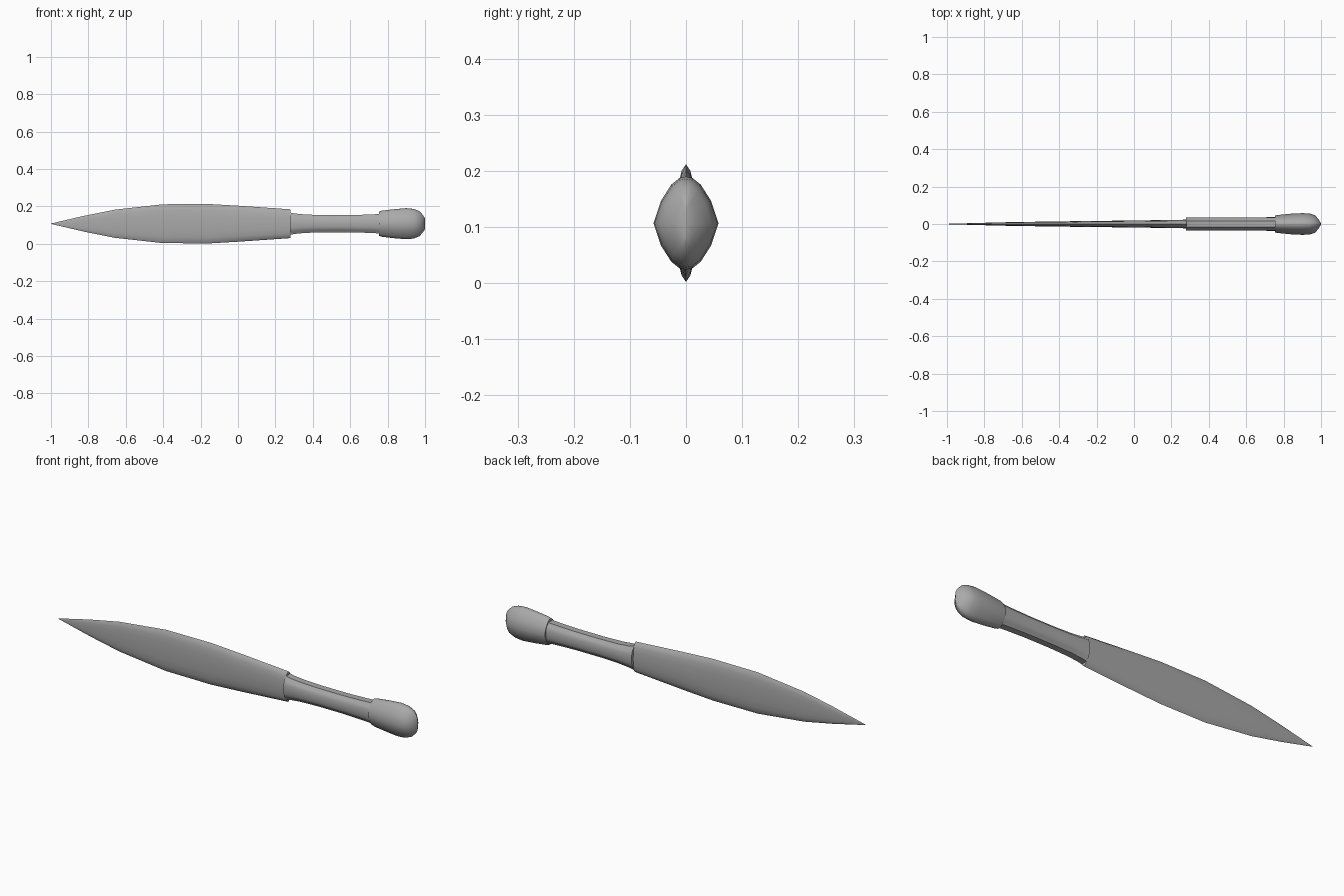
import bpy, bmesh, math

if "Cube" in bpy.data.objects:
    bpy.data.objects.remove(bpy.data.objects["Cube"], do_unlink=True)

MID = 0.107  # height of the long axis

steel = bpy.data.materials.new("plain grey")
steel.use_nodes = True
steel.diffuse_color = (0.4, 0.4, 0.4, 1)
steel.node_tree.nodes["Principled BSDF"].inputs["Base Color"].default_value = (0.4, 0.4, 0.4, 1)


def ring_points(quarter):
    """Mirror a quarter section, listed from side to top, into a full ring."""
    half = quarter + [(-y, z) for y, z in reversed(quarter) if y > 0]
    return half + [(y, -z) for y, z in reversed(half) if z > 0]


def loft(name, quarter, stations, angle):
    """Skin a section along x; stations are (x, half width, half height)."""
    bm = bmesh.new()
    section = ring_points(quarter)
    rings = [[bm.verts.new((x, y * w, MID + z * h)) for y, z in section]
             for x, w, h in stations]
    n = len(section)
    for a, b in zip(rings, rings[1:]):
        for i in range(n):
            j = (i + 1) % n
            bm.faces.new((a[i], a[j], b[j], b[i]))
    bm.faces.new(rings[0])
    bm.faces.new(rings[-1])
    bmesh.ops.remove_doubles(bm, verts=bm.verts, dist=0.00005)
    bmesh.ops.recalc_face_normals(bm, faces=bm.faces)
    mesh = bpy.data.meshes.new(name)
    bm.to_mesh(mesh)
    bm.free()
    mesh.materials.append(steel)
    obj = bpy.data.objects.new(name, mesh)
    bpy.context.collection.objects.link(obj)
    bpy.ops.object.select_all(action='DESELECT')
    obj.select_set(True)
    bpy.context.view_layer.objects.active = obj
    bpy.ops.object.shade_smooth_by_angle(angle=math.radians(angle))
    return obj


# Leaf-shaped blade with a lens section
loft("blade", [(1, 0), (0.93, 0.4), (0.75, 0.7), (0.45, 0.89), (0, 1)],
     [(-1, 0.001, 0.001), (-0.82, 0.006, 0.043), (-0.66, 0.01, 0.075),
      (-0.4, 0.014, 0.104), (-0.15, 0.017, 0.105), (0.02, 0.019, 0.095),
      (0.28, 0.023, 0.077)], 50)

# Waisted grip with a flat strip along its upper and lower edges
loft("grip", [(1, 0), (0.95, 0.4), (0.8, 0.72), (0.52, 0.88), (0.46, 1)],
     [(0.278, 0.036, 0.06), (0.3, 0.036, 0.055), (0.36, 0.036, 0.049),
      (0.46, 0.035, 0.046), (0.6, 0.035, 0.046), (0.7, 0.036, 0.049),
      (0.78, 0.037, 0.053)], 35)

# Rounded pommel, tapered to a short upright edge at the end
loft("pommel", [(1, 0), (0.77, 0.48), (0.45, 0.83), (0.2, 0.97), (0, 1)],
     [(0.755, 0.046, 0.065), (0.77, 0.048, 0.07), (0.84, 0.055, 0.078),
      (0.9, 0.058, 0.083), (0.94, 0.056, 0.079), (0.97, 0.046, 0.067),
      (0.99, 0.02, 0.045), (1, 0.002, 0.028)], 60)
